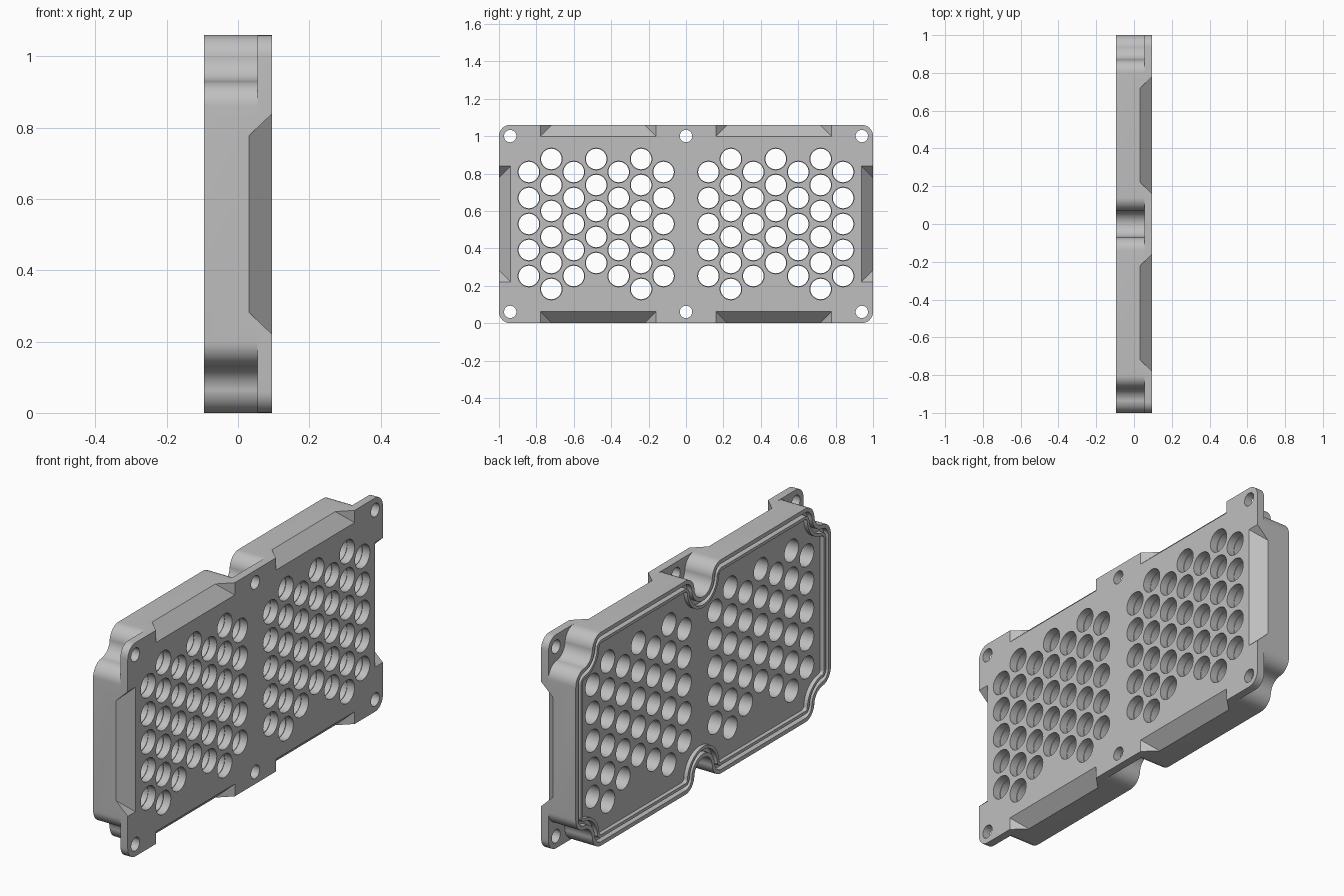
import bpy, bmesh
from math import sin, cos, pi, radians

old = bpy.data.objects.get("Cube")
if old:
    bpy.data.objects.remove(old, do_unlink=True)

W, H = 1.0, 0.53              # half length (y) and half height (z)
BACK, STEP, FRONT = -0.095, 0.055, 0.095
SY, SZ = 0.94, 0.47           # screw offsets from the centre
R = 0.07                      # radius of the screw clearance and its shoulders

grey = bpy.data.materials.new("grey plastic")
grey.use_nodes = True
colour = (0.52, 0.52, 0.52, 1)
grey.diffuse_color = colour
grey.node_tree.nodes["Principled BSDF"].inputs["Base Color"].default_value = colour


def arc(cy, cz, r, a0, a1, n=12):
    angles = [radians(a0 + (a1 - a0) * i / n) for i in range(n + 1)]
    return [(cy + r * cos(a), cz + r * sin(a)) for a in angles]


def outline(d):
    """Housing outline that wraps round the six screws, inset by d."""
    q = arc(W - R, SZ - 2 * R, R - d, 0, 90)
    q += arc(SY, SZ, R + d, 270, 180)
    q += arc(SY - 2 * R, H - R, R - d, 0, 90)
    q += arc(2 * R, H - R, R - d, 90, 180)
    q += arc(0, SZ, R + d, 0, -90)
    half = q + [(-y, z) for y, z in reversed(q[:-1])]
    return half + [(-y, -z) for y, z in half]


def rounded_rect(r):
    pts = []
    for sy, sz, a in ((1, 1, 0), (-1, 1, 90), (-1, -1, 180), (1, -1, 270)):
        pts += arc(sy * (W - r), sz * (H - r), r, a, a + 90, 8)
    return pts


def add_prism(bm, pts, x0, x1):
    a, b = [[bm.verts.new((x, y, z + H)) for y, z in pts] for x in (x0, x1)]
    bm.faces.new(a)
    bm.faces.new(b)
    for i in range(len(pts)):
        bm.faces.new((a[i - 1], a[i], b[i], b[i - 1]))


def add_ring(bm, outer, inner, x0, x1):
    loops = [[bm.verts.new((x, y, z + H)) for y, z in pts]
             for pts, x in ((outer, x0), (outer, x1), (inner, x1), (inner, x0))]
    for k in range(4):
        a, b = loops[k - 1], loops[k]
        for i in range(len(a)):
            bm.faces.new((a[i - 1], a[i], b[i], b[i - 1]))


def finish(bm, name):
    bmesh.ops.recalc_face_normals(bm, faces=bm.faces[:])
    mesh = bpy.data.meshes.new(name)
    bm.to_mesh(mesh)
    bm.free()
    ob = bpy.data.objects.new(name, mesh)
    bpy.context.scene.collection.objects.link(ob)
    mesh.materials.append(grey)
    return ob


def prism(name, pts, x0, x1):
    bm = bmesh.new()
    add_prism(bm, pts, x0, x1)
    return finish(bm, name)


def hole_cutter(name, centres, r, n=32):
    bm = bmesh.new()
    for y, z in centres:
        add_prism(bm, arc(y, z, r, 0, 360, n)[:-1], BACK - 0.1, FRONT + 0.1)
    return finish(bm, name)


def notch_cutter():
    """Sloped pockets with slanted ends, along the four edges."""
    bm = bmesh.new()
    half, e = 0.308, 0.02
    slots = [(0, s, W, 0) for s in (1, -1)]
    slots += [(1, s, H, c) for s in (1, -1) for c in (0.47, -0.47)]
    for axis, s, edge, c in slots:
        verts = []
        # (x, distance out from the edge, half length)
        for x, out, length in ((FRONT + e, -0.06 - e, half + e),
                               (FRONT + e, e, half + e),
                               (FRONT - 0.065 - e, e, half - 0.06 - e)):
            for side in (-1, 1):
                across, along = s * (edge + out), c + side * length
                y, z = (along, across) if axis else (across, along)
                verts.append(bm.verts.new((x, y, z + H)))
        a0, a1, b0, b1, c0, c1 = verts
        for f in ((a0, b0, c0), (a1, b1, c1), (a0, a1, b1, b0),
                  (b0, b1, c1, c0), (c0, c1, a1, a0)):
            bm.faces.new(f)
    return finish(bm, "notch_cutter")


def cut(ob, cutters):
    for c in cutters:
        c.hide_render = True
        m = ob.modifiers.new(c.name, "BOOLEAN")
        m.operation, m.solver, m.object = "DIFFERENCE", "EXACT", c
    deps = bpy.context.evaluated_depsgraph_get()
    mesh = bpy.data.meshes.new_from_object(ob.evaluated_get(deps))
    ob.modifiers.clear()
    ob.data = mesh


# Staggered vent grid, mirrored about the centre
vents = []
for col in range(1, 8):
    rows = 5 if col % 2 else 6
    for row in range(rows):
        if col == 4 and row == 0:
            continue
        z = (row - (rows - 1) / 2) * 0.139
        vents += [(s * col * 0.12, z) for s in (1, -1)]
screws = [(y, s * SZ) for y in (-SY, 0, SY) for s in (1, -1)]

# Cutters
notches = notch_cutter()
wide_vents = hole_cutter("wide_vent_cutter", vents, 0.058)
vent_bores = hole_cutter("vent_cutter", vents, 0.055)
screw_holes = hole_cutter("screw_cutter", screws, 0.033)
recess = prism("recess_cutter", outline(0.055), BACK - 0.05, BACK + 0.02)
ring = bmesh.new()
add_ring(ring, outline(0.02), outline(0.04), BACK - 0.05, BACK + 0.025)
groove = finish(ring, "groove_cutter")

# Mounting plate with screw ears
plate = prism("mounting_plate", rounded_rect(0.06), STEP, FRONT)
cut(plate, [notches, wide_vents, screw_holes])

# Housing with seal groove and recessed floor
housing = prism("housing", outline(0), BACK, STEP)
cut(housing, [notches, recess, groove, vent_bores])

for c in (notches, wide_vents, vent_bores, screw_holes, recess, groove):
    bpy.data.objects.remove(c, do_unlink=True)

for ob in (plate, housing):
    bpy.ops.object.select_all(action="DESELECT")
    ob.select_set(True)
    bpy.context.view_layer.objects.active = ob
    bpy.ops.object.shade_smooth_by_angle(angle=radians(30))
